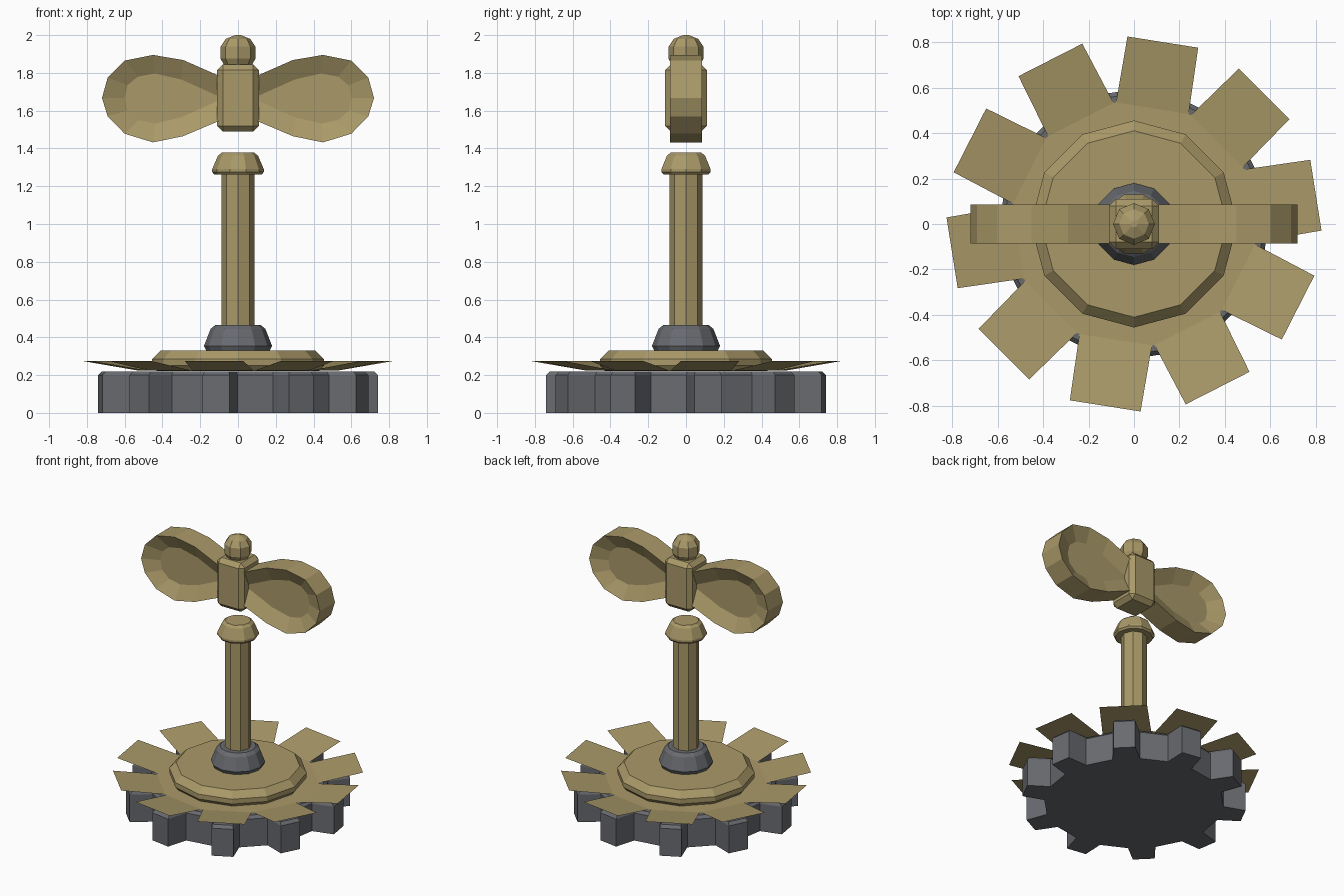
import bpy, bmesh
from math import sin, cos, radians, pi

if "Cube" in bpy.data.objects:
    bpy.data.objects.remove(bpy.data.objects["Cube"])


def material(name, rgb):
    m = bpy.data.materials.new(name)
    m.diffuse_color = (*rgb, 1)
    m.use_nodes = True
    m.node_tree.nodes["Principled BSDF"].inputs["Base Color"].default_value = m.diffuse_color
    return m


BRASS = material("brass", (0.40, 0.32, 0.14))
STEEL = material("dark_steel", (0.14, 0.145, 0.16))


def finish(name, bm, mat, recalc=True):
    if recalc:
        bmesh.ops.recalc_face_normals(bm, faces=bm.faces)
    me = bpy.data.meshes.new(name)
    bm.to_mesh(me)
    bm.free()
    me.materials.append(mat)
    ob = bpy.data.objects.new(name, me)
    bpy.context.collection.objects.link(ob)
    return ob


def stack(name, rings, mat):
    """Join a list of closed point loops and cap both ends."""
    bm = bmesh.new()
    loops = [[bm.verts.new(p) for p in ring] for ring in rings]
    n = len(loops[0])
    for a, b in zip(loops, loops[1:]):
        for i in range(n):
            j = (i + 1) % n
            bm.faces.new((a[i], a[j], b[j], b[i]))
    bm.faces.new(loops[0][::-1])
    bm.faces.new(loops[-1])
    return finish(name, bm, mat)


def lathe(name, profile, sides, mat):
    """Low-poly turned part from (radius, height) points."""
    return stack(name, [[(r * cos(2 * pi * i / sides), r * sin(2 * pi * i / sides), z)
                         for i in range(sides)] for r, z in profile], mat)


TEETH, START = 10, 9


def gear_ring(tip, root, tip_half, root_half, z_tip, z_root):
    """Toothed outline: two root points and two tip points per tooth."""
    pts = []
    for k in range(TEETH):
        mid = START + 360 / TEETH * k
        for off, r, z in ((-18 + root_half, root, z_root), (-tip_half, tip, z_tip),
                          (tip_half, tip, z_tip), (18 - root_half, root, z_root)):
            a = radians(mid + off)
            pts.append((r * cos(a), r * sin(a), z))
    return pts


# Gear base with chamfered top edge
stack("gear_base", [gear_ring(0.742, 0.593, 5.6, 9.2, 0, 0),
                    gear_ring(0.742, 0.593, 5.6, 9.2, 0.20, 0.20),
                    gear_ring(0.722, 0.575, 5.2, 9.8, 0.22, 0.22)], STEEL)

# Thin sheet of upturned blades above the teeth
bm = bmesh.new()
ring = [bm.verts.new(p) for p in gear_ring(0.825, 0.54, 11, 0.6, 0.275, 0.225)]
for i in range(0, len(ring), 4):
    bm.faces.new(ring[i:i + 4][::-1])
bm.faces.new([v for i, v in enumerate(ring) if i % 4 in (0, 3)][::-1])
finish("blade_ring", bm, BRASS, recalc=False)

# Turned parts
lathe("disc", [(0.43, 0.222), (0.455, 0.25), (0.455, 0.285), (0.41, 0.33)], 12, BRASS)
lathe("pole_collar", [(0.165, 0.325), (0.18, 0.355), (0.145, 0.445), (0.12, 0.465)], 12, STEEL)
lathe("pole", [(0.087, 0.40), (0.087, 1.29)], 8, BRASS)
lathe("pole_cap", [(0.125, 1.262), (0.137, 1.275), (0.137, 1.29),
                   (0.106, 1.362), (0.085, 1.378)], 10, BRASS)
lathe("top_knob", [(0.07, 1.835), (0.092, 1.875), (0.092, 1.94),
                   (0.065, 1.98), (0.015, 2.0)], 8, BRASS)

# Key hub: chamfered block
bm = bmesh.new()
bmesh.ops.create_cube(bm, size=1)
for v in bm.verts:
    v.co = (v.co.x * 0.22, v.co.y * 0.22, v.co.z * 0.355 + 1.6675)
bmesh.ops.bevel(bm, geom=bm.edges[:], offset=0.03, segments=1, affect='EDGES')
finish("key_hub", bm, BRASS)

# Key wings: thick teardrop with a dished face front and back
RIM = [(0.09, 1.55), (0.29, 1.465), (0.45, 1.432), (0.60, 1.478), (0.69, 1.57),
       (0.72, 1.667), (0.69, 1.775), (0.60, 1.865), (0.45, 1.895), (0.29, 1.868), (0.09, 1.78)]
DISH = [(0.10, 1.655), (0.30, 1.565), (0.44, 1.532), (0.53, 1.55), (0.585, 1.60),
        (0.60, 1.667), (0.585, 1.735), (0.53, 1.78), (0.44, 1.797), (0.30, 1.765), (0.10, 1.675)]
for side, s in (("left", -1), ("right", 1)):
    stack(side + "_key_wing", [[(s * x, y, z) for x, z in outline] for outline, y in
                               ((DISH, -0.035), (RIM, -0.086), (RIM, 0.086), (DISH, 0.035))], BRASS)
